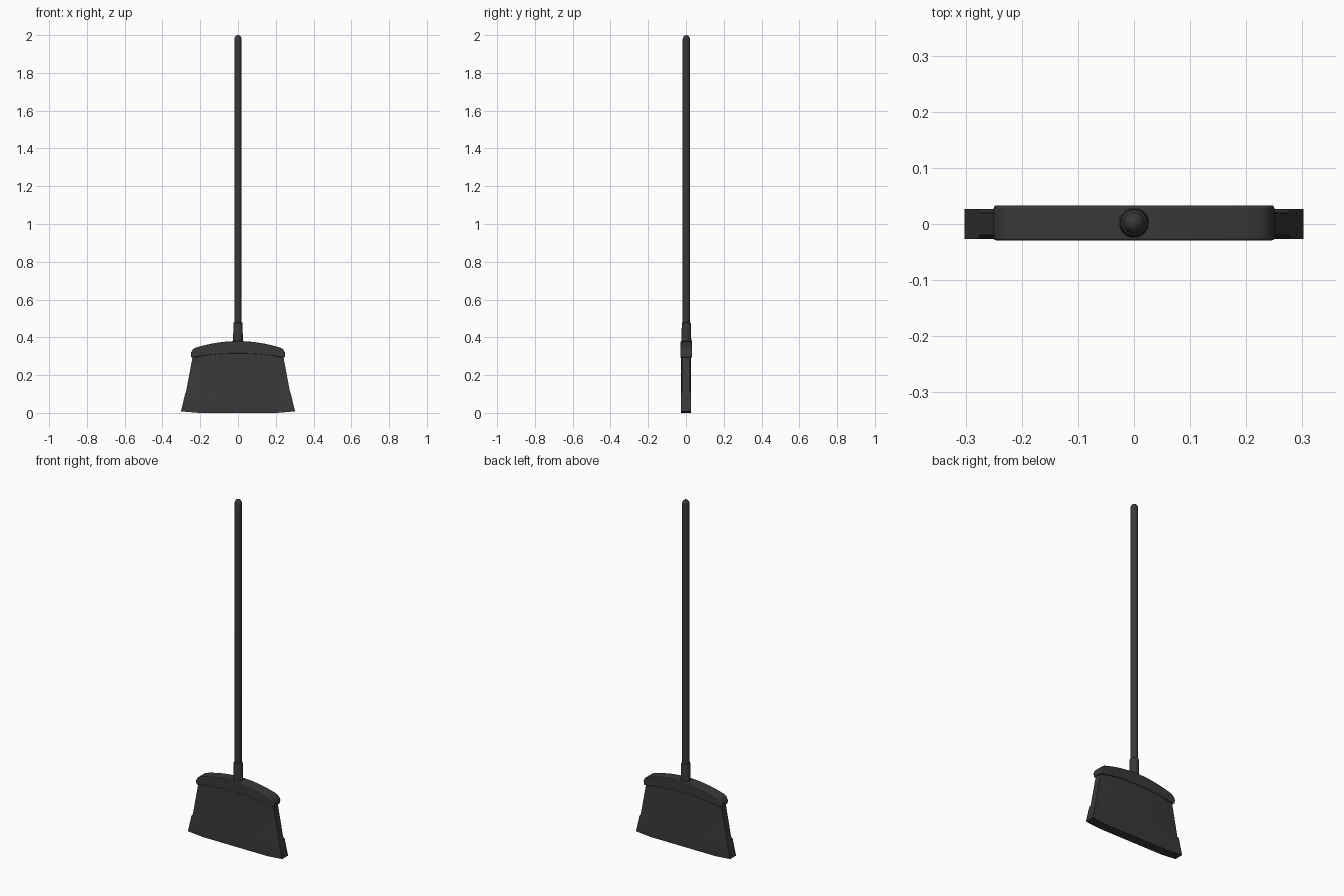
import bpy, bmesh, math

cube = bpy.data.objects.get("Cube")
if cube:
    bpy.data.objects.remove(cube, do_unlink=True)

mat = bpy.data.materials.new("charcoal plastic")
mat.use_nodes = True
colour = (0.04, 0.04, 0.04, 1)
mat.diffuse_color = colour
mat.node_tree.nodes["Principled BSDF"].inputs["Base Color"].default_value = colour

CENTRE_Y = 0.002


def finish(name, bm, angle=35, bevel=0):
    bmesh.ops.recalc_face_normals(bm, faces=bm.faces)
    mesh = bpy.data.meshes.new(name)
    bm.to_mesh(mesh)
    bm.free()
    mesh.materials.append(mat)
    obj = bpy.data.objects.new(name, mesh)
    bpy.context.collection.objects.link(obj)
    if bevel:
        mod = obj.modifiers.new("rounded edges", "BEVEL")
        mod.width = bevel
        mod.segments = 4
        mod.limit_method = "ANGLE"
        mod.angle_limit = math.radians(40)
    bpy.ops.object.select_all(action="DESELECT")
    obj.select_set(True)
    bpy.context.view_layer.objects.active = obj
    bpy.ops.object.shade_smooth_by_angle(angle=math.radians(angle))
    return obj


def skin(bm, rings):
    """Join rings of equal length with quads and close both ends."""
    rows = [[bm.verts.new(p) for p in ring] for ring in rings]
    for low, high in zip(rows, rows[1:]):
        for i in range(len(low)):
            j = (i + 1) % len(low)
            bm.faces.new((low[i], low[j], high[j], high[i]))
    bm.faces.new(rows[0][::-1])
    bm.faces.new(rows[-1])


def lathe(name, profile, sides=32):
    bm = bmesh.new()
    turns = [2 * math.pi * i / sides for i in range(sides)]
    skin(bm, [[(r * math.cos(a), CENTRE_Y + r * math.sin(a), z) for a in turns]
              for r, z in profile])
    return finish(name, bm)


# Handle with a domed tip
R = 0.0195
dome = [(R * math.cos(t * math.pi / 18), 1.975 + 0.025 * math.sin(t * math.pi / 18))
        for t in range(9)]
lathe("handle", [(R, 0.36)] + dome + [(0.001, 2.0)])

# Socket that grips the handle
lathe("handle_socket", [(0.028, 0.35), (0.026, 0.385), (0.024, 0.47),
                        (0.023, 0.477), (R, 0.48)])

# Arched cap over the bristles
steps = 24
upper, lower = [], []
for i in range(steps + 1):
    t = 2 * i / steps - 1
    upper.append((0.225 * t, 0.38 - 0.035 * t * t))
    lower.append((0.242 * t, 0.315 - 0.023 * t * t))
corner = [(0.24, 0.335), (0.25, 0.317), (0.249, 0.297)]
outline = (lower + corner[::-1] + upper[::-1]
           + [(-x, z) for x, z in corner])
bm = bmesh.new()
skin(bm, [[(x, y, z) for x, z in outline] for y in (-0.029, 0.033)])
finish("bristle_cap", bm, bevel=0.009)

# Flared bristle block, thinner at its upper sides
rows = [(0.0, 0.302, 0.027), (0.1, 0.28, 0.027),
        (0.112, 0.275, 0.02), (0.325, 0.235, 0.02)]
rings = []
for z, half, edge in rows:
    lift = 0.008 if z == 0 else 0
    columns = [(-half, edge, lift), (-0.68 * half, 0.027, 0),
               (0.68 * half, 0.027, 0), (half, edge, lift)]
    rings.append([(x, -d, z + up) for x, d, up in columns]
                 + [(x, d, z + up) for x, d, up in columns[::-1]])
bm = bmesh.new()
skin(bm, rings)
finish("bristles", bm, angle=20)
